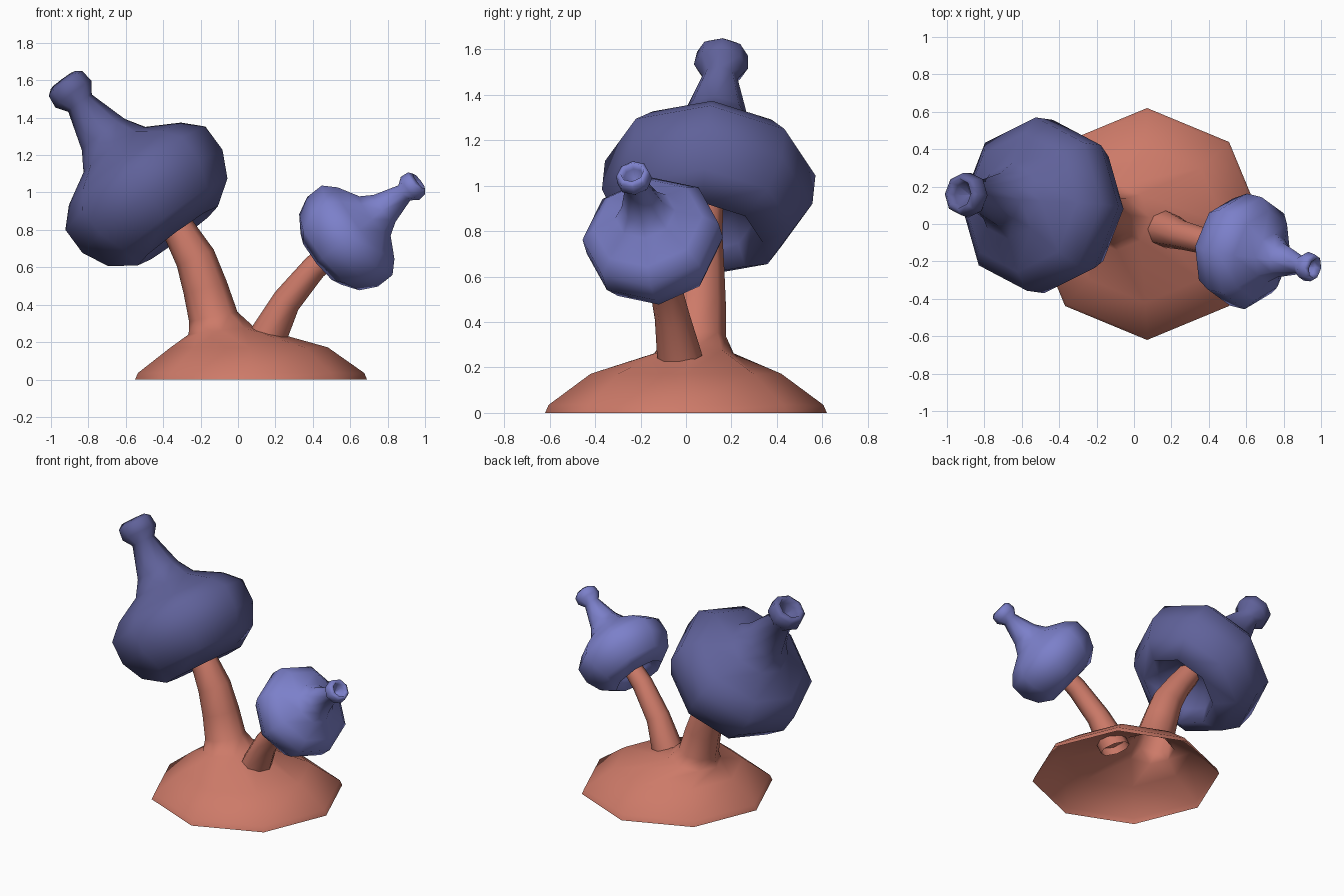
import bpy, bmesh, math
from mathutils import Vector

if "Cube" in bpy.data.objects:
    bpy.data.objects.remove(bpy.data.objects["Cube"])

SIDES = 8


def material(name, color):
    m = bpy.data.materials.new(name)
    m.diffuse_color = (*color, 1)
    m.use_nodes = True
    m.node_tree.nodes["Principled BSDF"].inputs["Base Color"].default_value = m.diffuse_color
    return m


clay = material("clay orange", (0.61, 0.195, 0.14))
dark_blue = material("dark slate blue", (0.115, 0.12, 0.32))
light_blue = material("light periwinkle", (0.20, 0.215, 0.59))


def loft(name, rings, mat):
    """Skin eight-sided rings given as (centre, axis, radius)."""
    bm = bmesh.new()
    loops = []
    for c, a, r in rings:
        a = Vector(a).normalized()
        y = Vector((0, 1, 0))
        v = (y - a * y.dot(a)).normalized()
        u = v.cross(a)
        loop = []
        for k in range(SIDES):
            t = 2 * math.pi * k / SIDES
            loop.append(bm.verts.new(Vector(c) + (u * math.cos(t) + v * math.sin(t)) * r))
        loops.append(loop)
    for lo, hi in zip(loops, loops[1:]):
        for k in range(SIDES):
            n = (k + 1) % SIDES
            f = bm.faces.new((lo[k], lo[n], hi[n], hi[k]))
            f.smooth = True
    me = bpy.data.meshes.new(name)
    bm.to_mesh(me)
    bm.free()
    me.materials.append(mat)
    ob = bpy.data.objects.new(name, me)
    bpy.context.collection.objects.link(ob)
    return ob


# Mound that rises into the tall stem (open underneath)
loft("mound_and_tall_stem", [
    ((0.07, 0, 0), (0, 0, 1), 0.62),
    ((0.07, 0, 0.035), (0, 0, 1), 0.605),
    ((0.06, 0, 0.172), (0, 0, 1), 0.42),
    ((-0.09, 0.035, 0.262), (-0.12, 0, 1), 0.175),
    ((-0.132, 0.045, 0.335), (-0.2, 0, 1), 0.132),
    ((-0.175, 0.055, 0.49), (-0.3, 0, 1), 0.12),
    ((-0.228, 0.06, 0.65), (-0.45, 0, 1), 0.108),
    ((-0.31, 0.07, 0.79), (-0.6, 0, 1), 0.09),
    ((-0.40, 0.085, 0.92), (-0.65, 0.08, 0.8), 0.08),
], clay)

# Short separate stem
loft("short_stem", [
    ((0.145, -0.02, 0.20), (0.35, -0.1, 1), 0.10),
    ((0.175, -0.03, 0.26), (0.4, -0.1, 1), 0.098),
    ((0.26, -0.06, 0.42), (0.6, -0.15, 0.8), 0.078),
    ((0.41, -0.10, 0.60), (0.75, -0.2, 0.65), 0.068),
    ((0.54, -0.13, 0.71), (0.77, -0.19, 0.61), 0.06),
], clay)

# Bulb profile (distance along axis, radius): hollow base, body, neck, open mouth
BULB = [(0.16, 0.0), (0.15, 0.13), (0.08, 0.21), (-0.015, 0.265), (0.075, 0.395),
        (0.215, 0.465), (0.37, 0.465), (0.465, 0.372), (0.56, 0.205),
        (0.66, 0.142), (0.87, 0.078), (0.93, 0.12), (1.0, 0.112),
        (1.025, 0.08), (0.97, 0.07), (0.92, 0.0)]


def bulb(name, base, axis, scale, mat):
    a = Vector(axis).normalized()
    ob = loft(name, [(Vector(base) + a * t * scale, a, max(r, 0.0005) * scale)
                     for t, r in BULB], mat)
    return ob


bulb("large_bulb", (-0.33, 0.075, 0.78), (-0.59, 0.085, 0.80), 1.0, dark_blue)
bulb("small_bulb", (0.45, -0.11, 0.65), (0.77, -0.19, 0.61), 0.656, light_blue)
